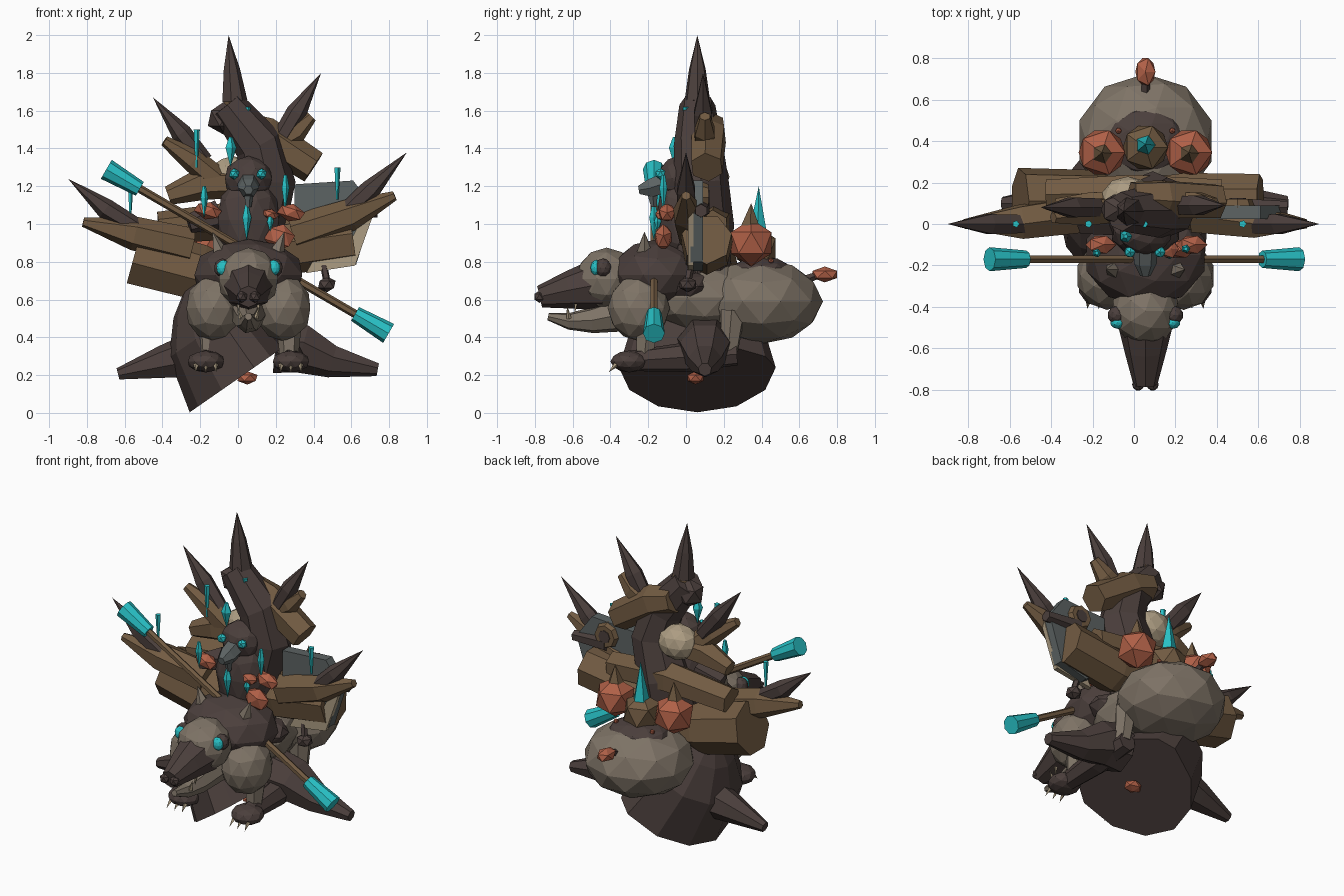
import bpy, bmesh, math
from mathutils import Vector, Matrix, Euler


def colour(name, r, g, b):
    m = bpy.data.materials.new(name)
    lin = [((c / 255 + 0.055) / 1.055) ** 2.4 for c in (r, g, b)]
    m.diffuse_color = (*lin, 1)
    return m


DARK = colour("dark bark", 75, 63, 60)
FUR = colour("taupe fur", 126, 115, 102)
WOOD = colour("olive wood", 114, 91, 66)
RUST = colour("rust orange", 176, 96, 71)
CYAN = colour("cyan crystal", 40, 193, 198)
STEEL = colour("grey metal", 92, 99, 99)
BONE = colour("pale bone", 172, 156, 130)


def finish(name, bm, mat):
    bmesh.ops.recalc_face_normals(bm, faces=bm.faces)
    me = bpy.data.meshes.new(name)
    bm.to_mesh(me)
    bm.free()
    me.materials.append(mat)
    ob = bpy.data.objects.new(name, me)
    bpy.context.collection.objects.link(ob)
    return ob


def ball(name, mat, c, r, sub=2, rot=(0, 0, 0)):
    bm = bmesh.new()
    bmesh.ops.create_icosphere(bm, subdivisions=sub, radius=1)
    r = r if isinstance(r, tuple) else (r, r, r)
    bm.transform(Matrix.Translation(c) @ Euler(rot).to_matrix().to_4x4() @ Matrix.Diagonal((*r, 1)))
    return finish(name, bm, mat)


def tube(name, mat, pts, n=7):
    """Loft through (x, y, z, radius) stations; zero radius makes a point."""
    bm = bmesh.new()
    P = [Vector(p[:3]) for p in pts]
    d0 = (P[1] - P[0]).normalized()
    q0 = Vector((0, 0, 1)).rotation_difference(d0)
    rings = []
    for i, p in enumerate(pts):
        d = (P[min(i + 1, len(P) - 1)] - P[max(i - 1, 0)]).normalized()
        q = d0.rotation_difference(d) @ q0
        if p[3] < 0.001:
            rings.append([bm.verts.new(P[i])])
        else:
            rings.append([bm.verts.new(P[i] + q @ Vector((p[3] * math.cos(k * math.tau / n),
                         p[3] * math.sin(k * math.tau / n), 0))) for k in range(n)])
    for a, b in zip(rings, rings[1:]):
        for k in range(n):
            j = (k + 1) % n
            f = [a[k % len(a)], a[j % len(a)], b[j % len(b)], b[k % len(b)]]
            bm.faces.new(list(dict.fromkeys(f)))
    for ring in (rings[0], rings[-1]):
        if len(ring) > 1:
            bm.faces.new(ring)
    return finish(name, bm, mat)


def plate(name, mat, outline, y, thick):
    bm = bmesh.new()
    f = bm.faces.new([bm.verts.new((x, y, z)) for x, z in outline])
    ext = bmesh.ops.extrude_face_region(bm, geom=[f])["geom"]
    bmesh.ops.translate(bm, vec=(0, thick, 0), verts=[v for v in ext if isinstance(v, bmesh.types.BMVert)])
    return finish(name, bm, mat)


CX = 0.055  # middle of the beast

# Tilted stone mound with a flat underside, shallower on its raised side
A, C, T = Vector((-0.57, 0, 0.82)), Vector((0.085, 0.06, 0.24)), Vector((0.82, 0, 0.57))
mound = tube("mound", DARK, [(*(C + A * h), r) for h, r in ((0, 0.415), (0.3, 0.34), (0.46, 0.2), (0.54, 0.08))], 12)
for v in mound.data.vertices:
    t = (v.co - C).dot(T)
    if t > 0:
        v.co -= T * t * 0.5
tube("left_root", DARK, [(-0.12, 0.1, 0.33, 0.15), (-0.4, 0.1, 0.265, 0.09), (-0.635, 0.1, 0.205, 0.032)])
tube("right_root", DARK, [(0.2, 0.1, 0.36, 0.15), (0.34, 0.1, 0.345, 0.135), (0.5, 0.1, 0.275, 0.09), (0.74, 0.1, 0.23, 0.036)])
ball("under_knob", RUST, (0.05, 0.05, 0.185), (0.06, 0.05, 0.035), 1)

# Beast body and head
ball("rump", FUR, (CX, 0.40, 0.59), (0.335, 0.325, 0.225))
ball("belly", FUR, (CX, 0.1, 0.61), (0.25, 0.3, 0.19))
ball("mane", DARK, (CX, -0.15, 0.73), (0.3, 0.25, 0.19))
ball("flank_tuft", DARK, (CX, 0.02, 0.67), (0.28, 0.15, 0.1))
ball("saddle_patch", DARK, (CX, 0.4, 0.74), (0.2, 0.17, 0.09))
ball("head", FUR, (CX, -0.42, 0.71), (0.165, 0.165, 0.165))
tube("snout", DARK, [(CX, -0.46, 0.68, 0.14), (CX, -0.62, 0.65, 0.1), (CX, -0.775, 0.615, 0.058)], 8)
tube("lower_jaw", FUR, [(CX, -0.3, 0.53, 0.1), (CX, -0.5, 0.49, 0.07), (CX, -0.62, 0.485, 0.045), (CX, -0.73, 0.51, 0.02)])
ball("tail_bulb", RUST, (CX, 0.735, 0.733), (0.054, 0.077, 0.042), 1)
tube("tail_stem", DARK, [(CX, 0.62, 0.7, 0.025), (CX, 0.7, 0.73, 0.02)], 5)
for s, side in ((-1, "left"), (1, "right")):
    X = lambda d: CX + s * d
    ball(side + "_shoulder", FUR, (X(0.185), -0.25, 0.555), (0.15, 0.165, 0.175))
    ball(side + "_nostril", DARK, (X(0.035), -0.775, 0.615), 0.033, 1)
    ball(side + "_eye_socket", DARK, (X(0.138), -0.44, 0.768), (0.045, 0.045, 0.05), 2)
    ball(side + "_eye", CYAN, (X(0.133), -0.476, 0.768), (0.037, 0.03, 0.042), 2)
    tube(side + "_ear", FUR, [(X(0.15), -0.22, 0.85, 0.045), (X(0.19), -0.22, 0.96, 0)], 5)
    tube(side + "_tooth", BONE, [(X(0.055), -0.58, 0.6, 0.014), (X(0.05), -0.59, 0.52, 0)], 4)
    tube(side + "_tusk", BONE, [(X(0.04), -0.62, 0.5, 0.014), (X(0.06), -0.63, 0.57, 0)], 4)
    # Legs, paws and claws
    tube(side + "_hind_leg", FUR, [(X(0.215), 0.25, 0.54, 0.07), (X(0.225), 0.23, 0.33, 0.05)], 6)
    tube(side + "_leg", DARK, [(X(0.22), 0.27, 0.31, 0.06), (X(0.22), 0, 0.295, 0.08),
                               (X(0.22), -0.3, 0.275, 0.055)])
    tube(side + "_front_leg", FUR, [(X(0.215), -0.2, 0.5, 0.07), (X(0.215), -0.22, 0.3, 0.05)], 6)
    ball(side + "_paw", DARK, (X(0.225), -0.3, 0.272), (0.1, 0.1, 0.058))
    for k in (-1, 0, 1):
        tube(side + "_claw", BONE, [(X(0.225) + k * 0.05, -0.36, 0.265, 0.017),
                                    (X(0.225) + k * 0.055, -0.41, 0.215, 0)], 4)
    # Rear mushroom boulders
    ball(side + "_boulder", RUST, (X(0.21), 0.345, 0.9), 0.126, 1)
    tube(side + "_boulder_spike", WOOD, [(X(0.21), 0.34, 0.98, 0.055), (X(0.21), 0.345, 1.11, 0)], 5)
    ball(side + "_patch_spot", RUST, (X(0.13), 0.45, 0.805), 0.016, 1)
ball("middle_boulder", WOOD, (CX, 0.37, 0.87), 0.122, 1)
tube("boulder_crystal", CYAN, [(CX, 0.38, 0.93, 0.055), (CX, 0.385, 1.2, 0)], 5)

# Bent trunk, crown spike and face
tube("trunk", DARK, [(CX, 0.06, 0.75, 0.17), (0.09, 0.09, 1.0, 0.165), (0.16, 0.08, 1.23, 0.145),
                     (0.11, 0.065, 1.42, 0.13), (-0.06, 0.06, 1.63, 0.095)], 8)
ball("chest", DARK, (CX, -0.04, 1.02), (0.17, 0.12, 0.24))
ball("face", DARK, (CX, -0.04, 1.24), (0.13, 0.11, 0.12))
ball("hunch", DARK, (-0.07, 0.07, 1.56), (0.1, 0.085, 0.09), 1)
tube("crown_ring", WOOD, [(-0.015, 0.07, 1.62, 0.065), (-0.02, 0.065, 1.68, 0.055)], 6)
tube("crown_spike", DARK, [(-0.02, 0.06, 1.65, 0.07), (-0.035, 0.06, 1.82, 0.045), (-0.05, 0.06, 2.0, 0)], 7)
tube("nose", STEEL, [(CX, -0.1, 1.22, 0.06), (CX, -0.19, 1.19, 0.055), (CX, -0.25, 1.18, 0.025)], 6)
tube("beard", STEEL, [(CX, -0.18, 1.19, 0.035), (CX, -0.17, 1.09, 0.015)], 5)
for x in (-0.02, 0.125):
    ball("face_eye", CYAN, (x, -0.135, 1.265), 0.03, 1)
ball("back_skull", BONE, (-0.03, 0.12, 1.25), (0.13, 0.11, 0.11))

# Log arms, branch fingers and dark spikes
tube("left_log", WOOD, [(-0.08, 0.11, 0.71, 0.12), (-0.2, 0.11, 0.735, 0.155), (-0.55, 0.11, 0.83, 0.165)])
tube("right_log", WOOD, [(0.1, 0.11, 0.86, 0.12), (0.25, 0.11, 0.87, 0.14), (0.61, 0.11, 0.92, 0.135)])
tube("back_log", WOOD, [(-0.42, 0.14, 0.98, 0.085), (0, 0.15, 1.02, 0.1), (0.42, 0.14, 0.99, 0.085)], 6)
BRANCHES = {
    "left_finger": [(-0.25, 0.05, 0.88, 0.1), (-0.55, 0.01, 0.95, 0.09), (-0.82, 0, 1.01, 0.025)],
    "right_finger": [(0.3, 0.05, 0.95, 0.1), (0.6, 0.01, 1.05, 0.085), (0.83, 0, 1.15, 0.025)],
    "upper_left_log": [(0, 0.08, 1.22, 0.08), (-0.2, 0.08, 1.21, 0.085), (-0.37, 0.08, 1.15, 0.05)],
    "upper_left_branch": [(-0.12, 0.07, 1.24, 0.07), (-0.24, 0.05, 1.34, 0.065), (-0.39, 0.03, 1.44, 0.028)],
    "upper_right_log": [(-0.01, 0.13, 1.52, 0.08), (0.14, 0.12, 1.47, 0.1), (0.4, 0.11, 1.3, 0.09)],
    "upper_right_branch": [(0.2, 0.1, 1.43, 0.06), (0.31, 0.1, 1.49, 0.06), (0.39, 0.1, 1.57, 0.03)],
}
for name, pts in BRANCHES.items():
    tube(name, WOOD, pts, 6)
SPIKES = {
    "left_spike": [(-0.52, 0, 0.97, 0.05), (-0.7, 0, 1.08, 0.055), (-0.9, 0, 1.24, 0)],
    "right_spike": [(0.54, 0, 1.03, 0.05), (0.7, 0, 1.18, 0.055), (0.895, 0, 1.38, 0)],
    "upper_left_spike": [(-0.18, 0.08, 1.33, 0.05), (-0.3, 0.08, 1.48, 0.055), (-0.45, 0.08, 1.67, 0)],
    "upper_right_spike": [(0.22, 0.09, 1.44, 0.05), (0.31, 0.09, 1.59, 0.055), (0.44, 0.09, 1.8, 0)],
    "left_elbow": [(-0.1, 0.02, 1.05, 0.08), (-0.26, 0, 1.0, 0.05)],
    "shield_peg": [(0.5, 0.08, 1.08, 0.05), (0.74, 0.08, 1.07, 0.035)],
}
for name, pts in SPIKES.items():
    tube(name, DARK, pts, 6)

# Shield with pale chipped lower front and wooden boss behind
plate("shield", STEEL, [(0.3, 0.84), (0.3, 1.21), (0.61, 1.23), (0.72, 1.08), (0.63, 0.8), (0.44, 0.75)], 0.025, 0.065)
plate("shield_rim", BONE, [(0.36, 0.74), (0.41, 0.83), (0.58, 0.88), (0.68, 1.08), (0.72, 1.06), (0.62, 0.78)], 0.01, 0.03)
tube("shield_boss", WOOD, [(0.5, 0.08, 1.14, 0.085), (0.5, 0.12, 1.14, 0.07)], 8)
tube("boss_hole", DARK, [(0.5, 0.1, 1.14, 0.04), (0.5, 0.125, 1.14, 0.04)], 8)
tube("charm_stem", DARK, [(0.45, 0.03, 0.8, 0.02), (0.47, 0.01, 0.7, 0.02)], 5)
ball("charm", DARK, (0.47, 0.01, 0.68), (0.052, 0.052, 0.042), 1)

# Double-ended staff
E1, E2 = Vector((-0.69, -0.17, 1.285)), Vector((0.79, -0.17, 0.425))
at = lambda t, r: (*E1.lerp(E2, t), r)
tube("staff", WOOD, [at(0.08, 0.022), at(0.92, 0.022)], 6)
tube("staff_left_tip", CYAN, [at(-0.005, 0.058), at(0.115, 0.042)], 8)
tube("staff_right_tip", CYAN, [at(1.005, 0.058), at(0.885, 0.042)], 8)

# Hanging crystals: x, y, low z, high z, radius
for x, y, lo, hi, r in ((-0.57, 0, 1.05, 1.22, 0.017), (-0.22, 0, 1.3, 1.5, 0.018), (0.05, 0, 1.46, 1.62, 0.018),
                        (0.525, 0, 1.13, 1.3, 0.018)):
    tube("hanging_crystal", CYAN, [(x, y, lo, 0.006), (x, y, hi, r)], 5)
for x, y, lo, hi, r in ((-0.18, -0.14, 1.03, 1.2, 0.022), (-0.04, -0.06, 1.3, 1.46, 0.032), (0.25, -0.12, 1.06, 1.26, 0.022),
                        (0.045, -0.17, 0.91, 1.1, 0.026), (0.17, -0.15, 0.96, 1.04, 0.02)):
    tube("chest_crystal", CYAN, [(x, y, lo, 0), (x, y, lo * 0.35 + hi * 0.65, r), (x, y, hi, 0.01)], 5)

# Orange fungus on the chest
for x, y, z, r in ((0.28, -0.1, 1.06, 0.08), (-0.16, -0.1, 1.07, 0.08), (0.22, -0.12, 0.93, 0.085), (0.17, -0.12, 1.05, 0.05)):
    ball("chest_fungus", RUST, (x, y, z), (r, 0.05, r * 0.6 if z > 1 else r * 0.85), 1, (0, 0.3, 0))
